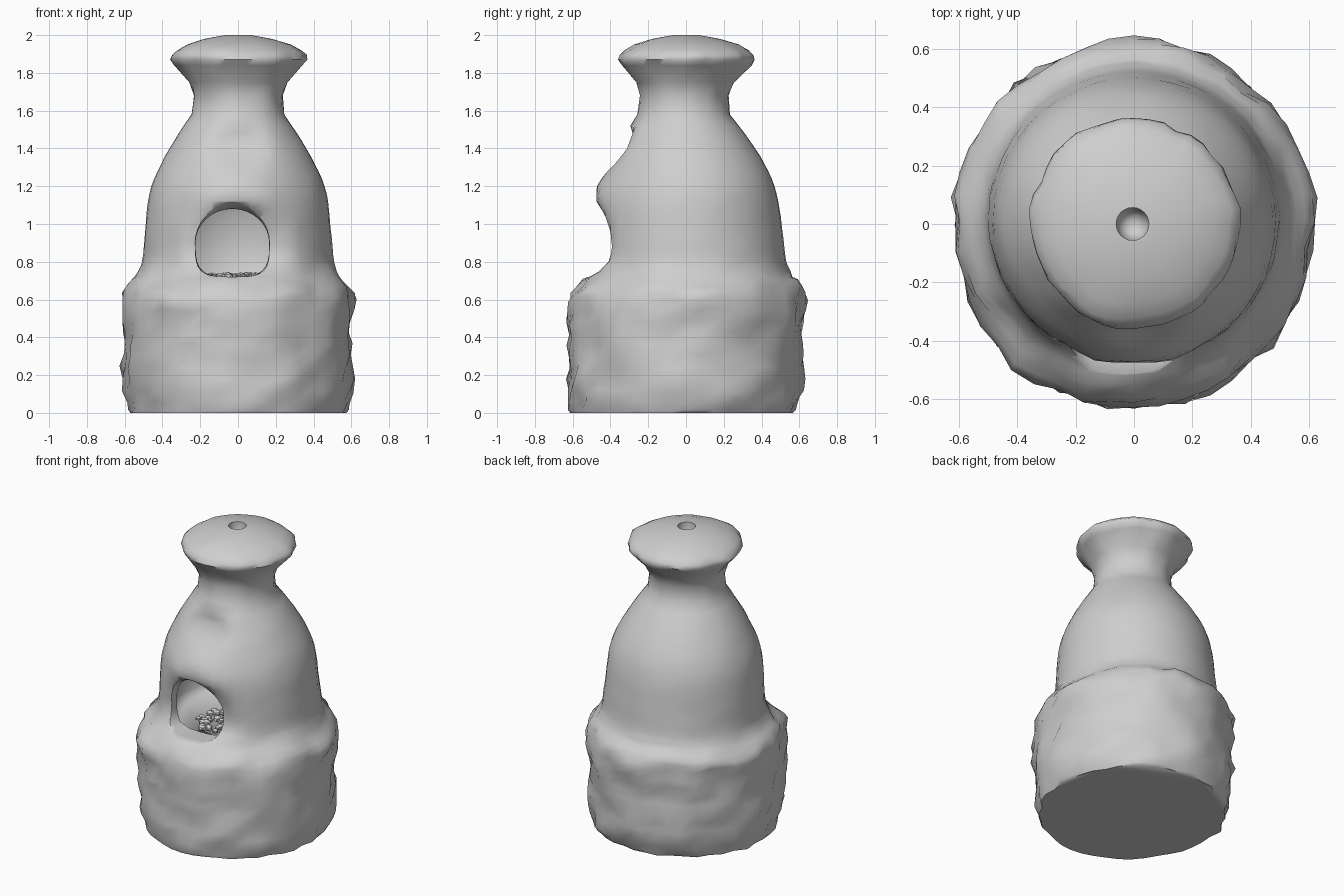
import bpy, bmesh, math, random
from mathutils import Vector, Matrix, noise

random.seed(4)
if "Cube" in bpy.data.objects:
    bpy.data.objects.remove(bpy.data.objects["Cube"], do_unlink=True)

GREY = (0.62, 0.62, 0.62, 1)
clay = bpy.data.materials.new("clay grey")
clay.use_nodes = True
clay.diffuse_color = GREY
clay.node_tree.nodes["Principled BSDF"].inputs["Base Color"].default_value = GREY


def interp(table, z):
    for (z0, a), (z1, b) in zip(table, table[1:]):
        if z <= z1:
            return a + (b - a) * max(0, z - z0) / (z1 - z0)
    return table[-1][1]


def finish(name, bm):
    bmesh.ops.recalc_face_normals(bm, faces=bm.faces)
    mesh = bpy.data.meshes.new(name)
    bm.to_mesh(mesh)
    bm.free()
    mesh.materials.append(clay)
    obj = bpy.data.objects.new(name, mesh)
    bpy.context.collection.objects.link(obj)
    return obj


def loft(name, rings):
    """Skin a list of closed rings and cap both ends."""
    bm = bmesh.new()
    rows = [[bm.verts.new(p) for p in ring] for ring in rings]
    n = len(rows[0])
    for a, b in zip(rows, rows[1:]):
        for i in range(n):
            j = (i + 1) % n
            bm.faces.new((a[i], a[j], b[j], b[i]))
    bm.faces.new(rows[0][::-1])
    bm.faces.new(rows[-1])
    return finish(name, bm)


def circle(r, z, n, front=-1):
    """Ring of points, flattened where it passes the front limit."""
    turn = [math.tau * i / n for i in range(n)]
    return [Vector((r * math.cos(t), max(r * math.sin(t), front), z)) for t in turn]


def smooth(obj, angle):
    bpy.ops.object.select_all(action='DESELECT')
    obj.select_set(True)
    bpy.context.view_layer.objects.active = obj
    bpy.ops.object.shade_smooth_by_angle(angle=math.radians(angle))


# Outer wall: height and radius
PROFILE = [(0, .57), (.03, .583), (.12, .603), (.35, .602), (.5, .608), (.63, .608), (.67, .59),
           (.70, .555), (.75, .525), (.80, .505), (1.0, .49), (1.1, .481), (1.2, .463),
           (1.3, .42), (1.45, .335), (1.58, .245), (1.68, .235), (1.75, .26),
           (1.84, .335), (1.87, .358), (1.895, .352), (1.92, .325), (1.95, .275),
           (1.98, .18), (2.0, .07)]
# Depth limit of the front face around and above the mouth
FRONT = [(.69, .62), (.73, .48), (.8, .41), (.86, .39), (.96, .40), (1.05, .43),
         (1.12, .475), (1.2, .472), (1.26, .435), (1.33, .365), (1.4, .312), (1.5, .275)]
ROUGH = [(0, .8), (.1, 1), (.64, 1), (.8, .1), (1.6, .1), (1.85, .6), (1.95, .3), (1.98, 0)]
LEAN = [(0, -.02), (.15, 0), (.6, -.003), (.7, .022), (.85, .022), (1.0, .014),
        (1.3, .01), (1.45, 0), (1.6, -.014), (1.85, 0)]


def radius(z):
    """Profile radius, with its corners eased below the neck."""
    if .6 < z < 1.5:
        e = .03 if z < .85 else .06
        return (interp(PROFILE, z - e) + interp(PROFILE, z) + interp(PROFILE, z + e)) / 3
    return interp(PROFILE, z)


def warp(p):
    z = p.z
    rough = interp(ROUGH, z)
    lump = (noise.noise(p * 4.5) * .02 + noise.noise(p * 9 + Vector((3, 7, 1))) * .03
            + noise.noise(p * 17) * .018)
    q = p + Vector((p.x, p.y, 0)).normalized() * lump * rough
    q.y += interp(LEAN, z)
    if z < .72:
        q.y *= 1.025
        if z > .05:
            q.z += noise.noise(p * 6 + Vector((9, 2, 5))) * .03 * rough
    if .69 < z < 1.5:
        if q.y < 0:
            # Brow swelling over the mouth
            q.y -= .04 * math.exp(-(q.x / .2) ** 2 - ((z - 1.15) / .09) ** 2)
        q.y = max(q.y, -interp(FRONT, z))
    return q


heights = [0, .015] + [.06 * i for i in range(1, 11)]
heights += [.64, .67, .70, .72, .75, .78] + [.8 + .04 * i for i in range(19)]
heights += [z for z, r in PROFILE if z > 1.57]
oven = loft("oven_body", [[warp(p) for p in circle(radius(z), z, 44)] for z in heights])

# Hollow chamber, arched mouth and vent dimple
chamber = loft("chamber_cutter", [circle(r, z, 40, -.36) for z, r in
               [(.70, .36), (.715, .39), (.75, .41), (.9, .41), (1.05, .39), (1.18, .32),
                (1.26, .22), (1.3, .06)]])


def arch(y, s):
    """Round-topped opening that flares out sideways and upward."""
    ring = []
    for i in range(32):
        t = math.tau * i / 32
        c, d = math.cos(t), math.sin(t)
        power = 1 if d > 0 else .6
        x = math.copysign(abs(c) ** power, c) * .195 * s
        z = math.copysign(abs(d) ** power, d) * .18
        ring.append((x - .03, y, .72 + (z + .18) * s))
    return ring


mouth = loft("mouth_cutter", [arch(y, s) for y, s in
             [(-.56, 1.18), (-.47, 1.1), (-.43, 1.04), (-.395, 1.01), (-.37, 1), (-.25, 1)]])
vent = loft("vent_cutter", [circle(r, z, 24) for z, r in
            [(1.9, .015), (1.91, .035), (1.935, .05), (1.97, .056), (2.05, .056)]])
vent.location = (-.005, 0, 0)

bpy.context.view_layer.objects.active = oven
for cutter in (chamber, mouth, vent):
    mod = oven.modifiers.new(cutter.name, 'BOOLEAN')
    mod.operation = 'DIFFERENCE'
    mod.solver = 'EXACT'
    mod.object = cutter
    bpy.ops.object.modifier_apply(modifier=mod.name)
    bpy.data.objects.remove(cutter, do_unlink=True)
smooth(oven, 55)

# Heap of coals on the chamber floor
bm = bmesh.new()
for i in range(90):
    a, d = random.uniform(0, math.tau), .17 * math.sqrt(random.random())
    r = random.uniform(.016, .026)
    place = Matrix.Translation((d * math.cos(a), -.16 + d * math.sin(a),
                                .715 + .012 * random.random()))
    spin = Matrix.Rotation(random.uniform(0, 3), 4, 'Z')
    size = Matrix.Diagonal((r * 1.2, r, r * .8, 1))
    bmesh.ops.create_icosphere(bm, subdivisions=1, radius=1, matrix=place @ spin @ size)
coals = finish("coals", bm)
smooth(coals, 30)
